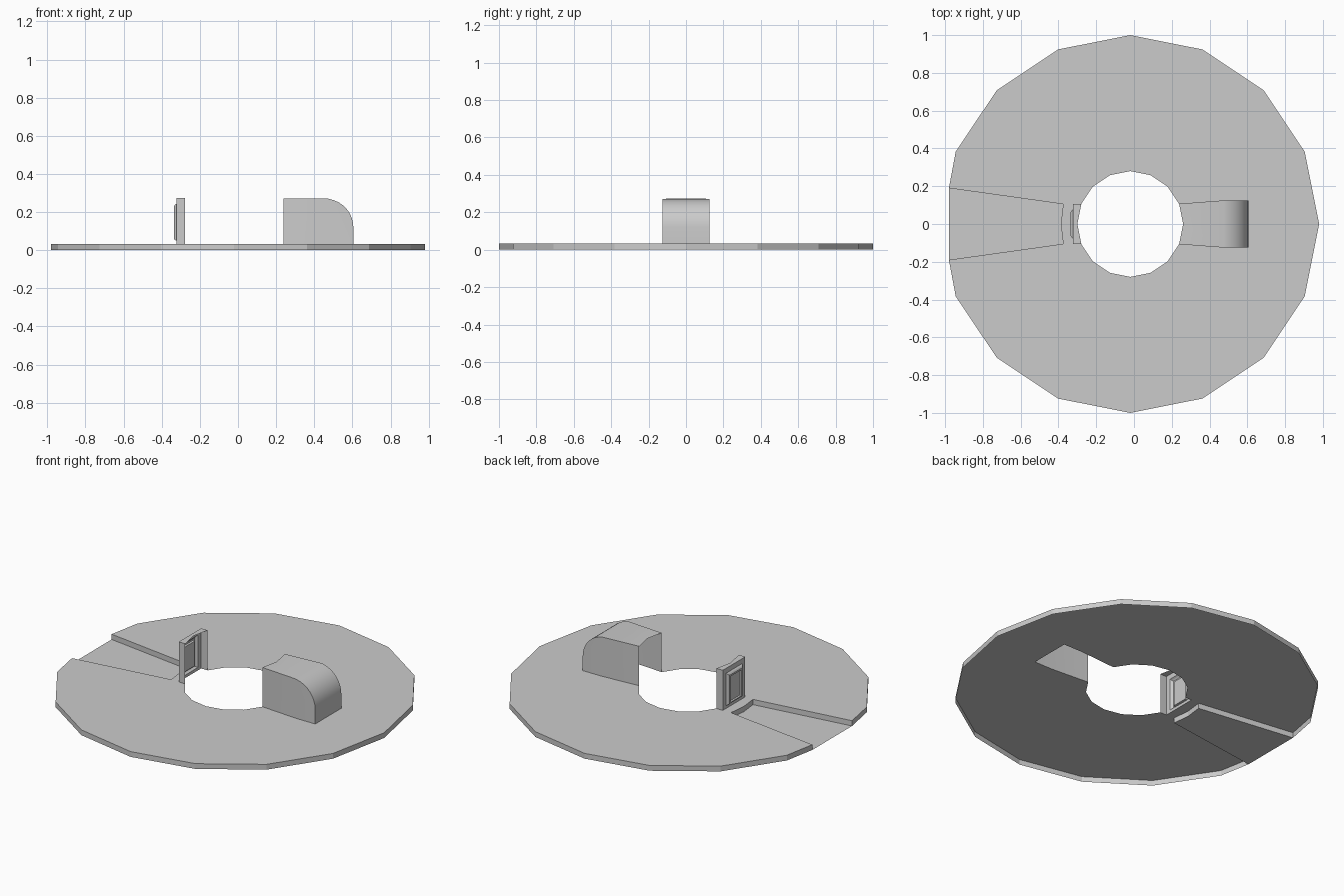
import bpy, bmesh, math

if "Cube" in bpy.data.objects:
    bpy.data.objects.remove(bpy.data.objects["Cube"])

CX, TOP = -0.02, 0.032          # disc centre and height of its upper surface
HOLE, RIM = 0.28, 1.0


def polar(r, k):
    a = math.radians(22.5 * k)
    return (CX + r * math.cos(a), r * math.sin(a))


def finish(bm, name, smooth=False):
    me = bpy.data.meshes.new(name)
    bm.to_mesh(me)
    bm.free()
    ob = bpy.data.objects.new(name, me)
    bpy.context.collection.objects.link(ob)
    if smooth:
        bpy.context.view_layer.objects.active = ob
        ob.select_set(True)
        bpy.ops.object.shade_smooth_by_angle(angle=math.radians(32))
        ob.select_set(False)
    return ob


def loop(bm, pts, z):
    vs = [bm.verts.new((x, y, z)) for x, y in pts]
    return vs, [bm.edges.new((vs[i], vs[(i + 1) % len(vs)])) for i in range(len(vs))]


# Outlines: wedge notch in the rim, post and housing cutouts in the hole
wedge = [(-0.98, 0.19), (-0.375, 0.105), (-0.387, 0), (-0.375, -0.105), (-0.98, -0.19)]
outer = [polar(RIM, k) for k in range(-7, 8)] + wedge
ix, iy = polar(HOLE, 1)         # inner corner of the housing
px = 2 * CX - ix                # inner corner of the post
PX = -0.322                     # outer face of the post
inner = ([polar(HOLE, k) for k in range(1, 8)] + [(PX, iy), (PX, -iy)] +
         [polar(HOLE, k) for k in range(9, 16)] +
         [(0.48, -0.125), (0.605, -0.125), (0.605, 0.125), (0.48, 0.125)])

# Disc: thin top sheet with a skirt that also forms the wedge walls
bm = bmesh.new()
ov, oe = loop(bm, outer, TOP)
iv, ie = loop(bm, inner, TOP)
bmesh.ops.triangle_fill(bm, edges=oe + ie, use_beauty=True, normal=(0, 0, 1))
low = [bm.verts.new((x, y, 0)) for x, y in outer]
n = len(ov)
for i in range(n):
    j = (i + 1) % n
    bm.faces.new((ov[i], low[i], low[j], ov[j]))
bm.faces.new(low[-5:])          # sunken wedge floor
bmesh.ops.recalc_face_normals(bm, faces=bm.faces)
if sum(f.normal.z * f.calc_area() for f in bm.faces) < 0:
    bmesh.ops.reverse_faces(bm, faces=bm.faces)
finish(bm, "disc")

# Housing: open-ended hood with a rounded outer shoulder
cx, cz, rx, rz = 0.455, 0.12, 0.15, 0.15
profile = [(0.48, 0.27)] + [
    (cx + rx * math.sin(math.radians(a)), cz + rz * math.cos(math.radians(a)))
    for a in range(20, 91, 10)] + [(0.605, TOP)]
bm = bmesh.new()
profile[0] = (cx + 0.02, 0.27)
sides = []
for s in (-1, 1):
    sides.append([bm.verts.new((ix, s * iy, 0.27))] +
                 [bm.verts.new((x, s * 0.125, z)) for x, z in profile])
L, R = sides
mid = bm.verts.new((CX + HOLE, 0, 0.27))
bm.faces.new((mid, L[0], L[1], R[1], R[0]))
for i in range(1, len(L) - 1):
    bm.faces.new((L[i], L[i + 1], R[i + 1], R[i]))
for s, side in zip((-1, 1), sides):
    foot = bm.verts.new((ix, s * iy, TOP))
    knee = bm.verts.new((profile[0][0], s * 0.125, TOP))
    bm.faces.new((foot, knee, side[1], side[0]))
    bm.faces.new([knee] + side[:0:-1])
bmesh.ops.recalc_face_normals(bm, faces=bm.faces)
finish(bm, "housing", True)

# Post: hollow upright with a framed panel on its outer face
PT = 0.275
bm = bmesh.new()
rings = []
for inset, out in ((0, 0), (0.03, 0), (0.036, 0.008), (0.044, 0.014), (0.054, 0.014), (0.058, 0.005)):
    y, x = iy - inset, PX - out
    rings.append([bm.verts.new(p) for p in (
        (x, y, TOP + inset * 0.6), (x, -y, TOP + inset * 0.6),
        (x, -y, PT - inset), (x, y, PT - inset))])
for a, b in zip(rings, rings[1:]):
    for i in range(4):
        j = (i + 1) % 4
        bm.faces.new((a[i], a[j], b[j], b[i]))
bm.faces.new(rings[-1])
r = rings[0]
fl, fr, tr, tl = [bm.verts.new(p) for p in (
    (px, iy, TOP), (px, -iy, TOP), (px, -iy, PT), (px, iy, PT))]
tm = bm.verts.new((CX - HOLE, 0, PT))
bm.faces.new((r[0], r[3], tl, fl))
bm.faces.new((r[1], fr, tr, r[2]))
bm.faces.new((r[3], r[2], tr, tm, tl))
bmesh.ops.recalc_face_normals(bm, faces=bm.faces)
finish(bm, "post")
